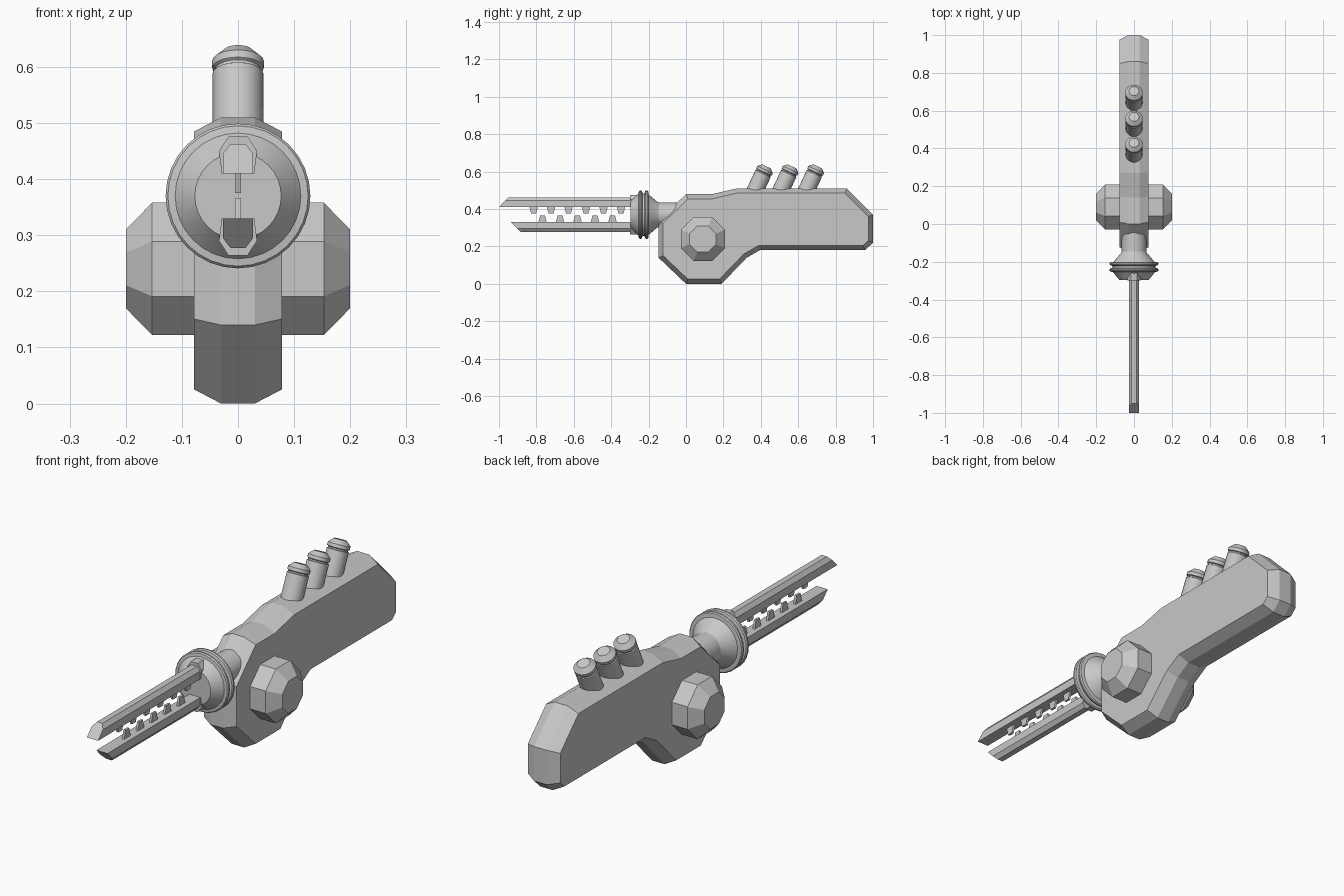
import bpy, bmesh, math
from mathutils import Vector, Matrix

if "Cube" in bpy.data.objects:
    bpy.data.objects.remove(bpy.data.objects["Cube"])

grey = bpy.data.materials.new("plain grey")
grey.diffuse_color = (0.58, 0.58, 0.58, 1)
grey.use_nodes = True
grey.node_tree.nodes["Principled BSDF"].inputs["Base Color"].default_value = grey.diffuse_color


def finish(bm, name, smooth=False):
    bmesh.ops.recalc_face_normals(bm, faces=bm.faces)
    me = bpy.data.meshes.new(name)
    bm.to_mesh(me)
    bm.free()
    me.materials.append(grey)
    ob = bpy.data.objects.new(name, me)
    bpy.context.collection.objects.link(ob)
    if smooth:
        bpy.ops.object.select_all(action='DESELECT')
        ob.select_set(True)
        bpy.context.view_layer.objects.active = ob
        bpy.ops.object.shade_smooth_by_angle(angle=math.radians(30))
    return ob


def loft(name, rings, smooth=False):
    """Skin a list of equal-length point rings and cap both ends."""
    bm = bmesh.new()
    vs = [[bm.verts.new(p) for p in ring] for ring in rings]
    n = len(vs[0])
    for a, b in zip(vs, vs[1:]):
        for i in range(n):
            j = (i + 1) % n
            bm.faces.new((a[i], a[j], b[j], b[i]))
    bm.faces.new(vs[0])
    bm.faces.new(vs[-1])
    return finish(bm, name, smooth)


def lathe(name, profile, origin, axis, sides, smooth=True, phase=0.0):
    """Turn (radius, distance along axis) pairs around an axis."""
    mat = Matrix.Translation(origin) @ Vector(axis).to_track_quat('Z', 'Y').to_matrix().to_4x4()
    rings = []
    for r, h in profile:
        angles = [2 * math.pi * (i + phase) / sides for i in range(sides)]
        rings.append([mat @ Vector((r * math.cos(a), r * math.sin(a), h)) for a in angles])
    return loft(name, rings, smooth)


def inset(points, d):
    """Mitred inward offset of a counter-clockwise outline."""
    out = []
    for i, p in enumerate(points):
        p = Vector(p)
        e1 = (p - Vector(points[i - 1])).normalized()
        e2 = (Vector(points[(i + 1) % len(points)]) - p).normalized()
        n1, n2 = Vector((-e1.y, e1.x)), Vector((-e2.y, e2.x))
        out.append(p + (n1 + n2) * d / (1 + n1.dot(n2)))
    return out


# Chamfered body, outline in (y, z)
outline = [(-0.147, 0.14), (0, 0), (0.19, 0), (0.325, 0.14), (0.395, 0.18), (0.957, 0.18),
           (1.0, 0.22), (1.0, 0.37), (0.86, 0.51), (0.27, 0.51), (0.14, 0.48), (0, 0.48),
           (-0.147, 0.335)]
small = inset(outline, 0.025)
loft("body", [[(x, p[0], p[1]) for p in shape]
              for x, shape in ((-0.078, small), (-0.03, outline), (0.03, outline), (0.078, small))])

# Octagonal side hub running through the body
k = 1 / math.cos(math.pi / 8)
lathe("side_hub", [(0.07 * k, -0.2), (0.118 * k, -0.153), (0.118 * k, 0.153), (0.07 * k, 0.2)],
      (0, 0.09, 0.24), (1, 0, 0), 8, False, 0.5)

# Neck and ringed collar, distance measured towards the front
lathe("neck", [(0.065, 0), (0.065, 0.2)], (0, 0, 0.37), (0, -1, 0), 32)
lathe("collar", [(0.065, 0.145), (0.07, 0.155), (0.108, 0.2), (0.125, 0.202), (0.129, 0.207),
                 (0.129, 0.214), (0.125, 0.219), (0.113, 0.222), (0.113, 0.232),
                 (0.125, 0.235), (0.129, 0.24), (0.129, 0.247), (0.125, 0.252),
                 (0.112, 0.254), (0.077, 0.297)],
      (0, 0, 0.37), (0, -1, 0), 32)

# Three slanted exhaust pipes
tilt = math.radians(25)
for i in range(3):
    lathe(f"exhaust_pipe_{i + 1}",
          [(0.045, -0.22), (0.045, -0.043), (0.041, -0.041), (0.041, -0.036), (0.046, -0.033),
           (0.046, -0.019), (0.026, 0)],
          (0, 0.43 + 0.137 * i, 0.628), (0, math.sin(tilt), math.cos(tilt)), 20)


# Two toothed prongs: s = +1 upper, -1 lower; h is distance from the inner edge
def prong(name, s, z0, tip, teeth, first, depth):
    section = [(-0.027, 0), (0.027, 0), (0.027, 0.035), (0.013, 0.053), (-0.013, 0.053), (-0.027, 0.035)]
    loft(name, [[(x, y + slope * h, z0 + s * h) for x, h in section]
                for y, slope in ((tip, 0.95), (-0.27, 0))])
    # flared foot where the prong meets the collar
    foot = [(-0.029, 0), (0.029, 0), (0.034, 0.04), (0.017, 0.066), (-0.017, 0.066), (-0.034, 0.04)]
    loft(name + "_foot", [[(x, y, z0 + s * h) for x, h in foot] for y in (-0.3, -0.25)])
    for i in range(teeth):
        c = first + 0.0935 * i
        loft(f"{name}_tooth_{i + 1}",
             [[(x, c + dy * w, z) for x, dy in ((-0.005, -1), (0.005, -1), (0.005, 1), (-0.005, 1))]
              for w, z in ((0.022, z0 + s * 0.005), (0.022, z0), (0.013, z0 - s * depth))])


prong("upper_prong", 1, 0.41, -1.0, 6, -0.815, 0.035)
prong("lower_prong", -1, 0.33, -0.935, 5, -0.767, 0.036)
